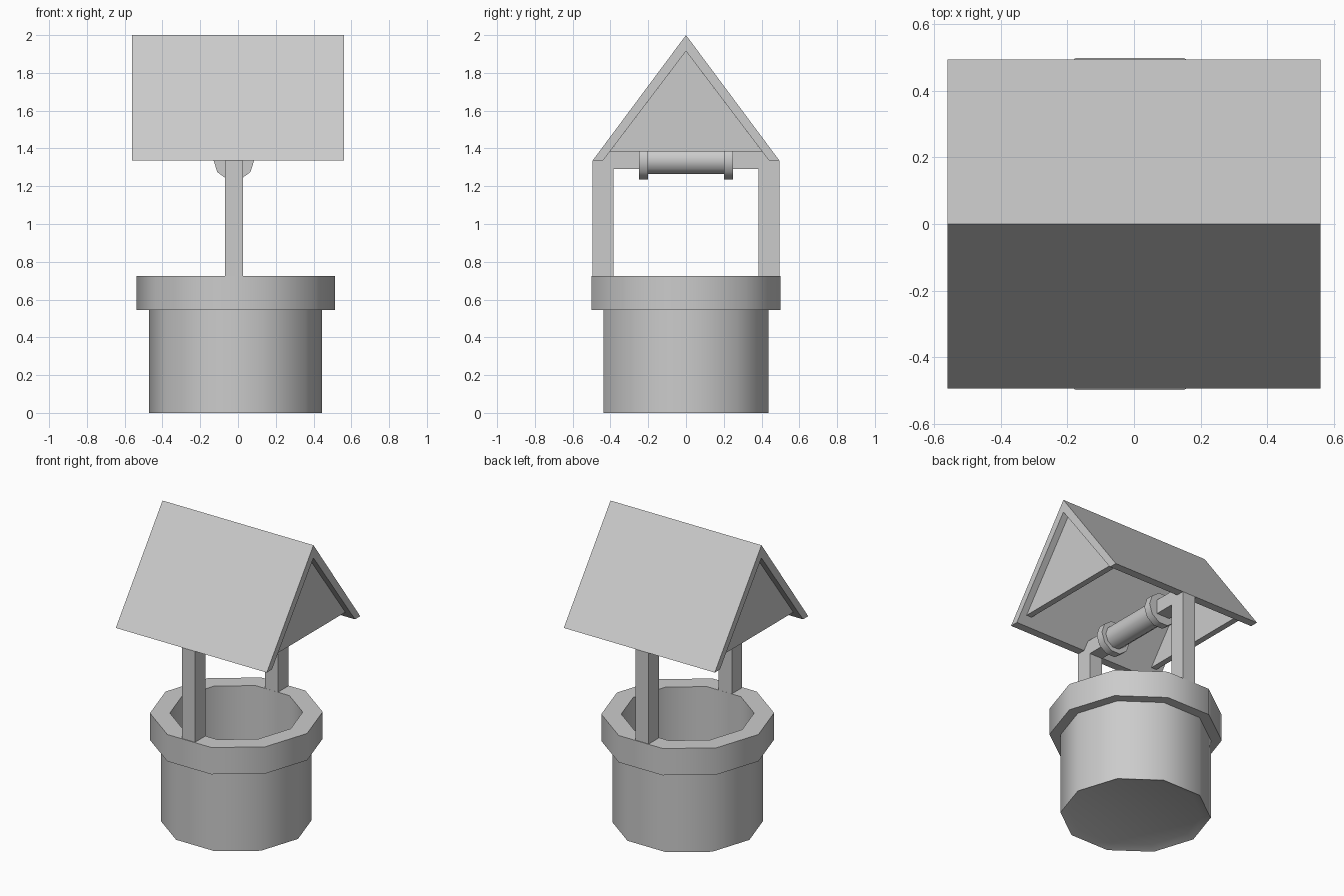
import bpy, math
from mathutils import Vector

if "Cube" in bpy.data.objects:
    bpy.data.objects.remove(bpy.data.objects["Cube"])

SIDES = 10


def make(name, verts, faces, smooth=False):
    me = bpy.data.meshes.new(name)
    me.from_pydata(verts, [], faces)
    me.update()
    ob = bpy.data.objects.new(name, me)
    bpy.context.collection.objects.link(ob)
    if smooth:
        bpy.ops.object.select_all(action='DESELECT')
        bpy.context.view_layer.objects.active = ob
        ob.select_set(True)
        bpy.ops.object.shade_smooth_by_angle(angle=math.radians(40))
    return ob


def lathe(name, profile, place):
    """Revolve (radius, height) points; caps close both ends of the profile."""
    n = len(profile)
    verts = [place(r * math.cos(math.tau * i / SIDES), r * math.sin(math.tau * i / SIDES), h)
             for r, h in profile for i in range(SIDES)]
    faces = [[k * SIDES + i, k * SIDES + (i + 1) % SIDES,
              (k + 1) * SIDES + (i + 1) % SIDES, (k + 1) * SIDES + i]
             for k in range(n - 1) for i in range(SIDES)]
    faces.append(list(range(SIDES))[::-1])
    faces.append([(n - 1) * SIDES + i for i in range(SIDES)])
    return make(name, verts, faces, smooth=True)


def extrude_x(name, profile, x0, x1):
    """Extrude a (y, z) outline, counter-clockwise seen from +x."""
    n = len(profile)
    verts = [(x, y, z) for x in (x0, x1) for y, z in profile]
    faces = [[i, (i + 1) % n, n + (i + 1) % n, n + i] for i in range(n)]
    faces += [list(range(n))[::-1], list(range(n, 2 * n))]
    return make(name, verts, faces)


# Stone well: barrel, wider rim, hollow inside with a floor
lathe("well_wall",
      [(0.404, 0.02), (0.458, 0), (0.458, 0.545), (0.525, 0.545),
       (0.525, 0.725), (0.404, 0.725), (0.404, 0.04)],
      lambda a, b, h: (a - 0.0125, b, h))

# Posts with arms that carry the roller
post = [(0.385, 0.725), (0.495, 0.725), (0.495, 1.335), (0.455, 1.385),
        (0.21, 1.385), (0.21, 1.29), (0.385, 1.29)]
extrude_x("back_post", post, -0.07, 0.027)
extrude_x("front_post", [(-y, z) for y, z in reversed(post)], -0.07, 0.027)

# Rope roller with end flanges, lying along y
lathe("roller",
      [(0.108, -0.25), (0.108, -0.2), (0.077, -0.2),
       (0.077, 0.2), (0.108, 0.2), (0.108, 0.25)],
      lambda a, b, h: (-a - 0.022, h, 1.338 + b))

# Roof: two slopes as one bent slab
extrude_x("roof",
          [(0.495, 1.335), (0, 2.0), (-0.495, 1.335),
           (-0.44, 1.335), (0, 1.915), (0.44, 1.335)], -0.56, 0.56)

# Gable panels set in from the roof ends
gable = [(0.402, 1.385), (0, 1.915), (-0.402, 1.385)]
for name, x0, x1 in (("right_gable", 0.475, 0.515), ("left_gable", -0.515, -0.475)):
    extrude_x(name, gable, x0, x1)
